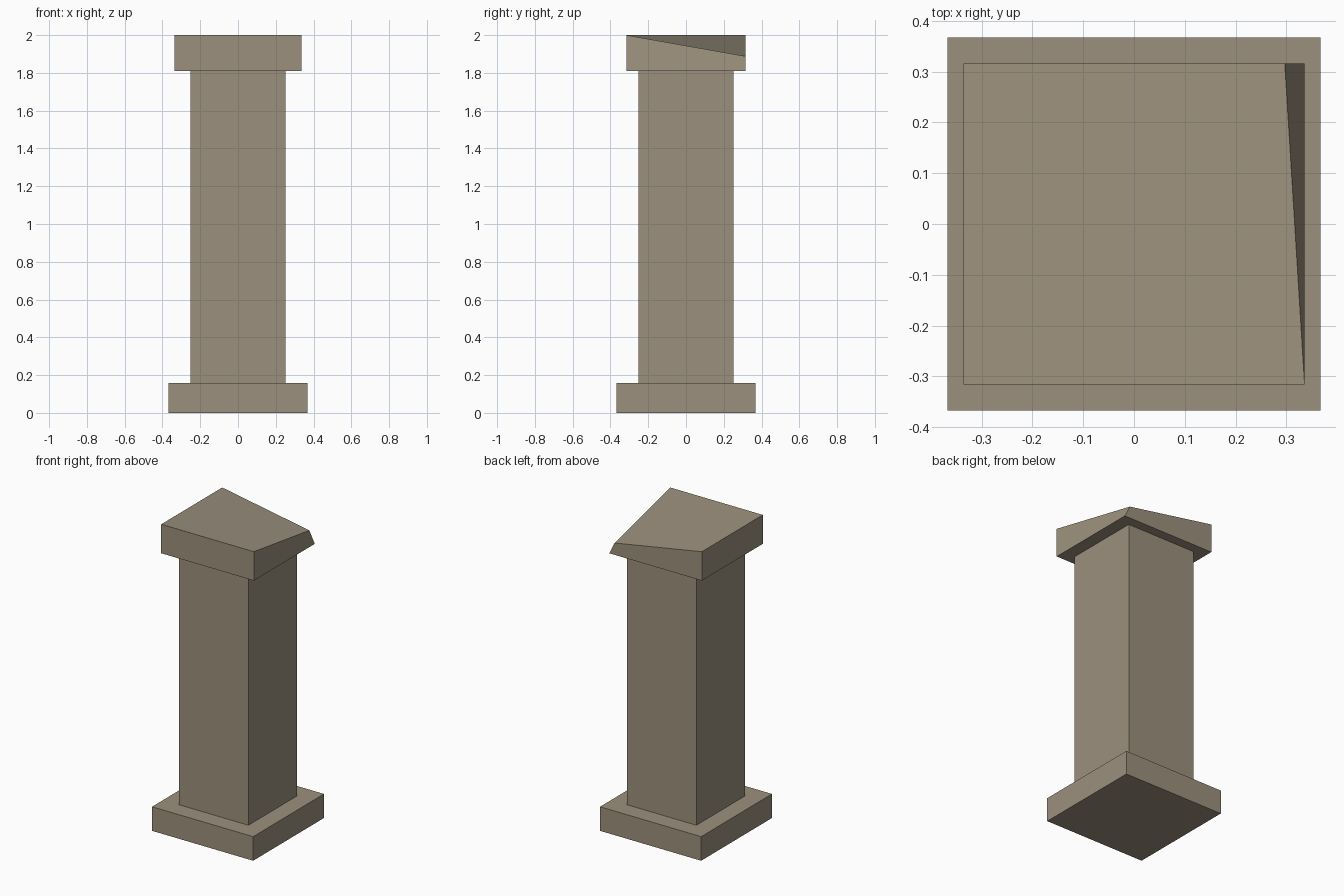
import bpy
from mathutils import Vector

if "Cube" in bpy.data.objects:
    bpy.data.objects.remove(bpy.data.objects["Cube"])


def block(name, half_x, half_y, z0, z1):
    """Axis-aligned stone block, flat shaded."""
    bpy.ops.mesh.primitive_cube_add(size=2)
    ob = bpy.context.object
    ob.name = name
    ob.data.name = name
    for v in ob.data.vertices:
        v.co = Vector((v.co.x * half_x, v.co.y * half_y, z1 if v.co.z > 0 else z0))
    mat = bpy.data.materials.get("stone") or bpy.data.materials.new("stone")
    mat.diffuse_color = (0.33, 0.28, 0.205, 1)
    mat.use_nodes = True
    mat.node_tree.nodes["Principled BSDF"].inputs["Base Color"].default_value = mat.diffuse_color
    ob.data.materials.append(mat)
    return ob


# Plinth and square shaft
block("base", 0.367, 0.367, 0.0, 0.158)
block("shaft", 0.252, 0.252, 0.158, 1.81)

# Capital with one chipped corner (top, back right)
capital = block("capital", 0.336, 0.316, 1.81, 2.0)
for v in capital.data.vertices:
    if v.co.x > 0 and v.co.y > 0 and v.co.z > 1.9:
        v.co.x = 0.297
        v.co.z = 1.888
capital.data.update()
